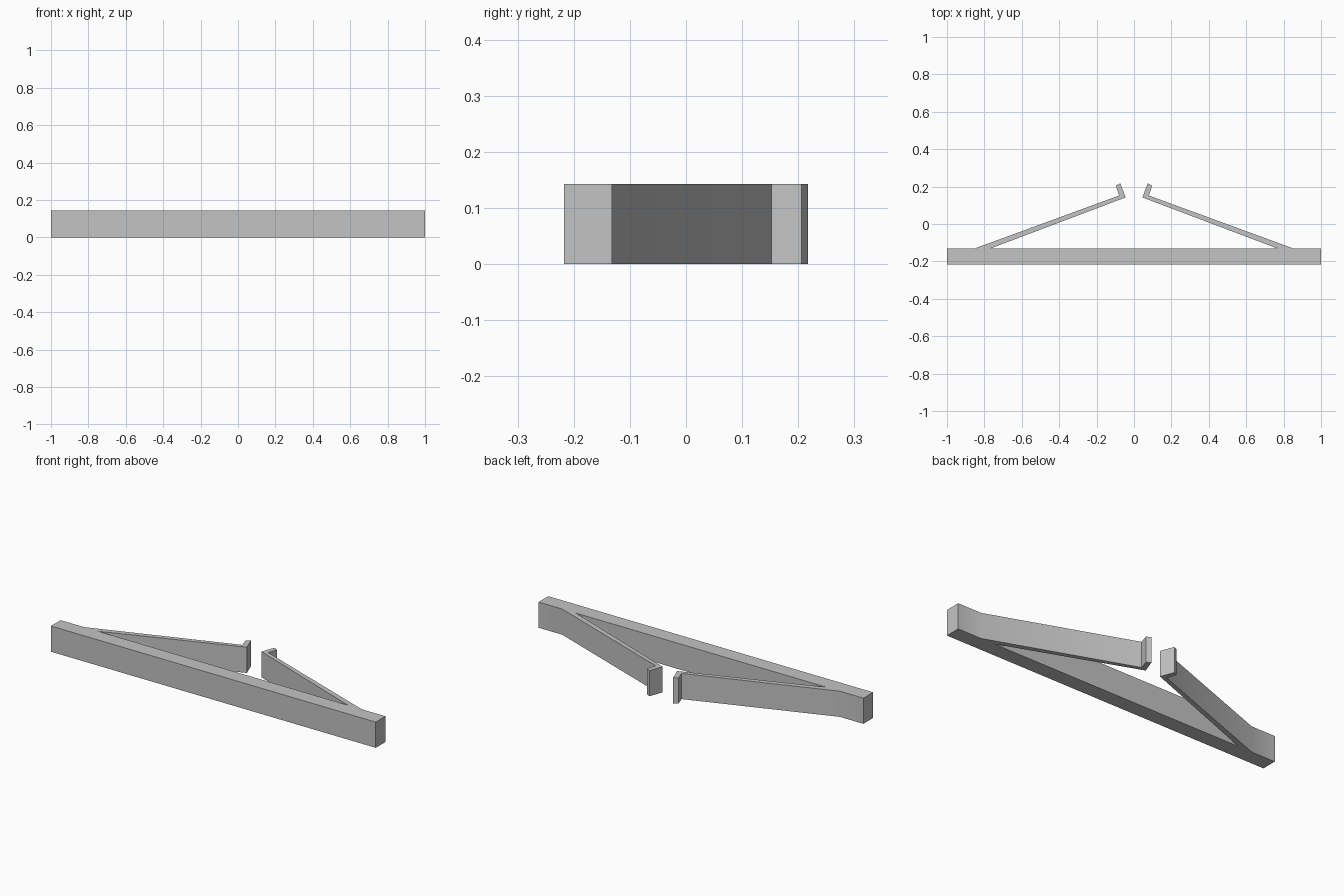
import bpy, bmesh, math

if "Cube" in bpy.data.objects:
    bpy.data.objects.remove(bpy.data.objects["Cube"])

HEIGHT = 0.143

grey = bpy.data.materials.new("light_grey")
grey.diffuse_color = (0.55, 0.55, 0.55, 1)
grey.use_nodes = True
grey.node_tree.nodes["Principled BSDF"].inputs["Base Color"].default_value = grey.diffuse_color

# Right half of the outline in plan: bar, slanted arm, hooked tip
half = [
    (1.0, -0.217), (1.0, -0.132),      # end of the bar
    (0.855, -0.132), (0.08, 0.152),    # outer side of the arm
    (0.097, 0.206), (0.073, 0.217),    # hook end
    (0.045, 0.142), (0.77, -0.132),    # inner side of the arm
]
outline = half + [(-x, y) for x, y in reversed(half)]

# Extrude the whole outline upwards
bm = bmesh.new()
base = bm.faces.new([bm.verts.new((x, y, 0)) for x, y in outline])
ext = bmesh.ops.extrude_face_region(bm, geom=[base], use_keep_orig=True)
top = [v for v in ext["geom"] if isinstance(v, bmesh.types.BMVert)]
bmesh.ops.translate(bm, verts=top, vec=(0, 0, HEIGHT))
bmesh.ops.recalc_face_normals(bm, faces=bm.faces)

mesh = bpy.data.meshes.new("bar_with_hooked_arms")
bm.to_mesh(mesh)
bm.free()
mesh.materials.append(grey)
bracket = bpy.data.objects.new("bar_with_hooked_arms", mesh)
bpy.context.collection.objects.link(bracket)

# Smooth the gentle bend between bar and arm, keep the corners sharp
bpy.context.view_layer.objects.active = bracket
bracket.select_set(True)
bpy.ops.object.shade_smooth_by_angle(angle=math.radians(30))
